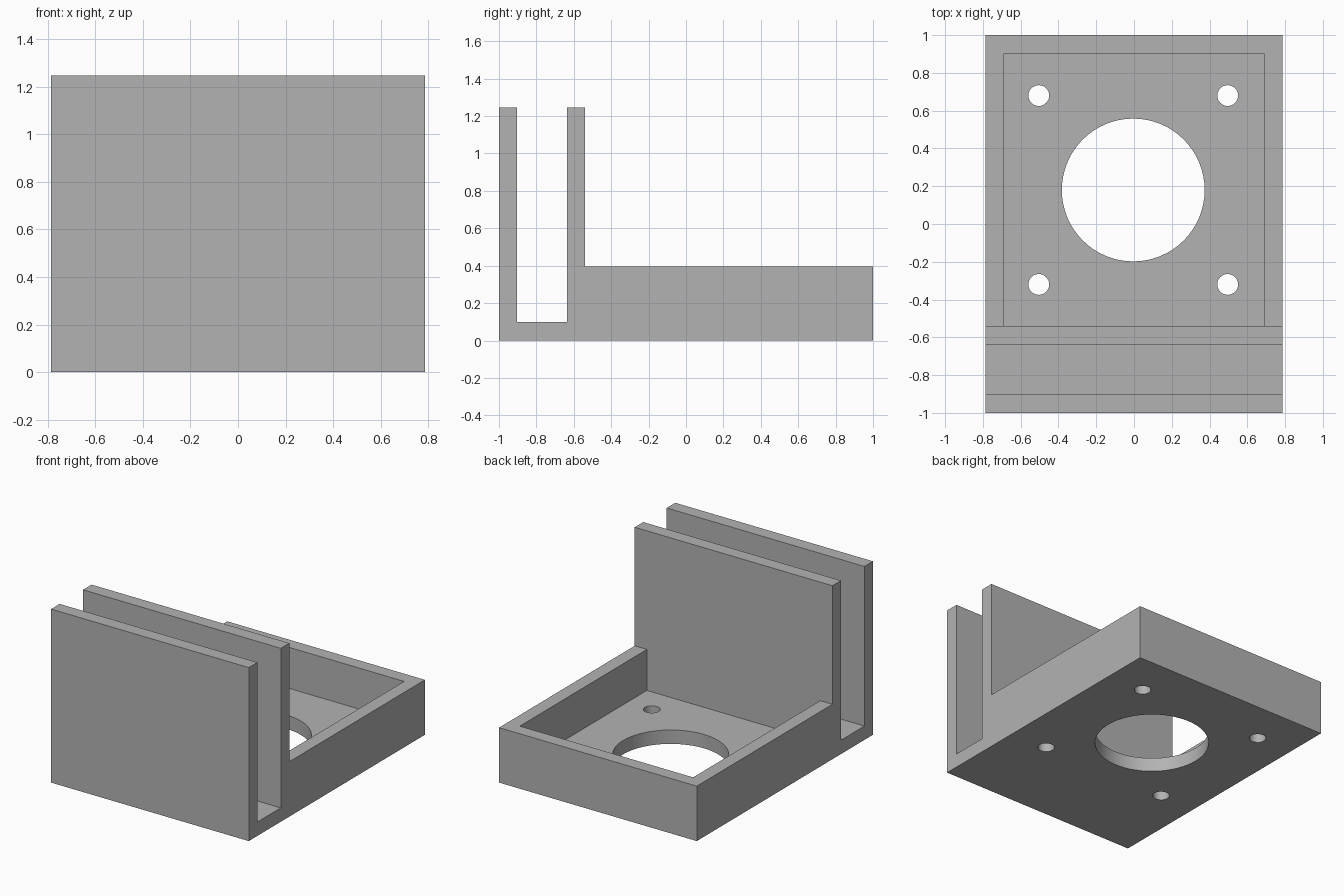
import bpy
import bmesh
from mathutils import Matrix, Vector

default = bpy.data.objects.get("Cube")
if default:
    bpy.data.objects.remove(default, do_unlink=True)

# Main sizes
HALF_W = 0.786
WALL = 0.097
FLOOR = 0.1
RIM = 0.395
TOP = 1.247
PANEL_BACK = -0.54

grey = bpy.data.materials.new("plain grey")
grey.use_nodes = True
colour = (0.45, 0.45, 0.45, 1)
grey.diffuse_color = colour
grey.node_tree.nodes["Principled BSDF"].inputs["Base Color"].default_value = colour


def make_object(name, bm):
    bmesh.ops.recalc_face_normals(bm, faces=bm.faces)
    mesh = bpy.data.meshes.new(name)
    bm.to_mesh(mesh)
    bm.free()
    mesh.materials.append(grey)
    obj = bpy.data.objects.new(name, mesh)
    bpy.context.collection.objects.link(obj)
    return obj


def extruded_profile(name, points, half_width):
    """Extrude a side profile of (y, z) points across x."""
    bm = bmesh.new()
    face = bm.faces.new([bm.verts.new((-half_width, y, z)) for y, z in points])
    result = bmesh.ops.extrude_face_region(bm, geom=[face])
    moved = [v for v in result["geom"] if isinstance(v, bmesh.types.BMVert)]
    bmesh.ops.translate(bm, verts=moved, vec=Vector((2 * half_width, 0, 0)))
    return make_object(name, bm)


def cylinder(name, x, y, radius, sides):
    bm = bmesh.new()
    bmesh.ops.create_cone(bm, cap_ends=True, segments=sides, radius1=radius,
                          radius2=radius, depth=1,
                          matrix=Matrix.Translation((x, y, 0)))
    return make_object(name, bm)


def cut(target, cutter):
    cutter.hide_render = True
    mod = target.modifiers.new("cut", "BOOLEAN")
    mod.operation = "DIFFERENCE"
    mod.solver = "EXACT"
    mod.object = cutter
    bpy.context.view_layer.objects.active = target
    bpy.ops.object.modifier_apply(modifier=mod.name)
    bpy.data.objects.remove(cutter, do_unlink=True)


# Bracket body: two upright panels with a slot between, and the base block
slot_front, slot_back = -1 + WALL, PANEL_BACK - WALL
bracket = extruded_profile("slotted_bracket", [
    (-1, 0), (1, 0), (1, RIM), (PANEL_BACK, RIM), (PANEL_BACK, TOP),
    (slot_back, TOP), (slot_back, FLOOR), (slot_front, FLOOR),
    (slot_front, TOP), (-1, TOP)], HALF_W)

# Open tray pocket behind the panels
cut(bracket, extruded_profile("pocket_cutter", [
    (PANEL_BACK, FLOOR), (1 - WALL, FLOOR),
    (1 - WALL, TOP), (PANEL_BACK, TOP)], HALF_W - WALL))

# Round opening and four screw holes through the tray floor
centre_x, centre_y = -0.004, 0.18
cut(bracket, cylinder("opening_cutter", centre_x, centre_y, 0.378, 64))
for sx in (-1, 1):
    for sy in (-1, 1):
        cut(bracket, cylinder("screw_hole_cutter", centre_x + sx * 0.5,
                              centre_y + sy * 0.5, 0.055, 32))

# Smooth hole walls, sharp edges
bpy.ops.object.select_all(action="DESELECT")
bracket.select_set(True)
bpy.context.view_layer.objects.active = bracket
bpy.ops.object.shade_smooth_by_angle()
